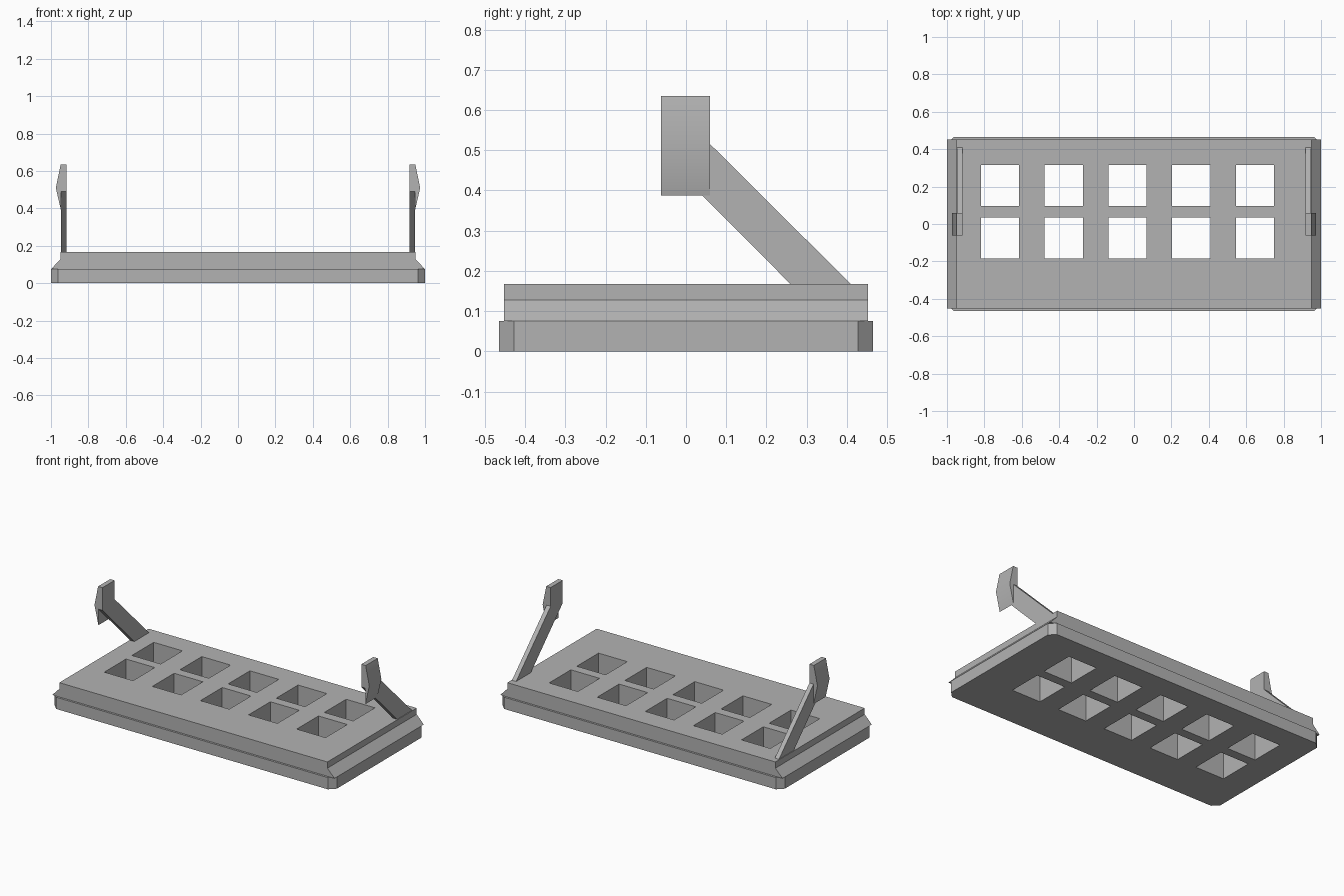
import bpy
import bmesh
from mathutils import Vector

if "Cube" in bpy.data.objects:
    bpy.data.objects.remove(bpy.data.objects["Cube"], do_unlink=True)

grey = bpy.data.materials.new("plain grey")
grey.use_nodes = True
colour = (0.45, 0.45, 0.45, 1)
grey.diffuse_color = colour
grey.node_tree.nodes["Principled BSDF"].inputs["Base Color"].default_value = colour


def add_prism(bm, profile, axis, start, end):
    """Extrude a 2D profile along one axis (0 = x, 1 = y, 2 = z)."""
    points = []
    for a, b in profile:
        p = [a, b]
        p.insert(axis, start)
        points.append(bm.verts.new(p))
    face = bm.faces.new(points)
    moved = bmesh.ops.extrude_face_region(bm, geom=[face])["geom"]
    shift = Vector((0, 0, 0))
    shift[axis] = end - start
    bmesh.ops.translate(bm, vec=shift, verts=[v for v in moved if isinstance(v, bmesh.types.BMVert)])


def make_object(name, bm):
    bmesh.ops.recalc_face_normals(bm, faces=bm.faces[:])
    mesh = bpy.data.meshes.new(name)
    bm.to_mesh(mesh)
    bm.free()
    mesh.materials.append(grey)
    obj = bpy.data.objects.new(name, mesh)
    bpy.context.collection.objects.link(obj)
    return obj


def select_only(obj):
    bpy.ops.object.select_all(action='DESELECT')
    obj.select_set(True)
    bpy.context.view_layer.objects.active = obj


def apply_boolean(obj, other, operation):
    mod = obj.modifiers.new("boolean", 'BOOLEAN')
    mod.object = other
    mod.operation = operation
    mod.solver = 'EXACT'
    select_only(obj)
    bpy.ops.object.modifier_apply(modifier=mod.name)


# Lower plate with chamfered corners
w, d, c = 1.0, 0.465, 0.037
bm = bmesh.new()
outline = [(w, d - c), (w - c, d), (c - w, d), (-w, d - c),
           (-w, c - d), (c - w, -d), (w - c, -d), (w, c - d)]
add_prism(bm, outline, 2, 0, 0.075)
lower_plate = make_object("lower_plate", bm)

# Upper plate with sloped ends
bm = bmesh.new()
section = [(-1, 0.075), (1, 0.075), (0.95, 0.127), (0.95, 0.167), (-0.95, 0.167), (-0.95, 0.127)]
add_prism(bm, section, 1, -0.452, 0.452)
upper_plate = make_object("upper_plate", bm)

# Two rows of five square openings cut through both plates
bm = bmesh.new()
for i in range(5):
    x = -0.717 + 0.341 * i
    for y in (-0.074, 0.206):
        hw, hd = 0.102, 0.11
        add_prism(bm, [(x - hw, y - hd), (x + hw, y - hd), (x + hw, y + hd), (x - hw, y + hd)],
                  2, -0.1, 0.3)
cutter = make_object("opening_cutter", bm)
cutter.hide_render = True
for plate in (lower_plate, upper_plate):
    apply_boolean(plate, cutter, 'DIFFERENCE')
bpy.data.objects.remove(cutter, do_unlink=True)

# Slanted clip arms, each with a wedge-shaped catch on its outer side
for side, name in ((1, "left"), (-1, "right")):
    bm = bmesh.new()
    arm = [(0.425, 0.152), (0.275, 0.152), (-0.062, 0.49), (-0.062, 0.635), (0.06, 0.635), (0.06, 0.515)]
    add_prism(bm, arm, 0, side * 0.917, side * 0.946)
    make_object(name + "_arm", bm)

    bm = bmesh.new()
    wedge = [(side * 0.946, 0.387), (side * 0.974, 0.51), (side * 0.948, 0.635), (side * 0.944, 0.635)]
    add_prism(bm, wedge, 1, -0.062, 0.06)
    catch = make_object(name + "_catch", bm)
    select_only(catch)
    bpy.ops.object.shade_smooth_by_angle()
